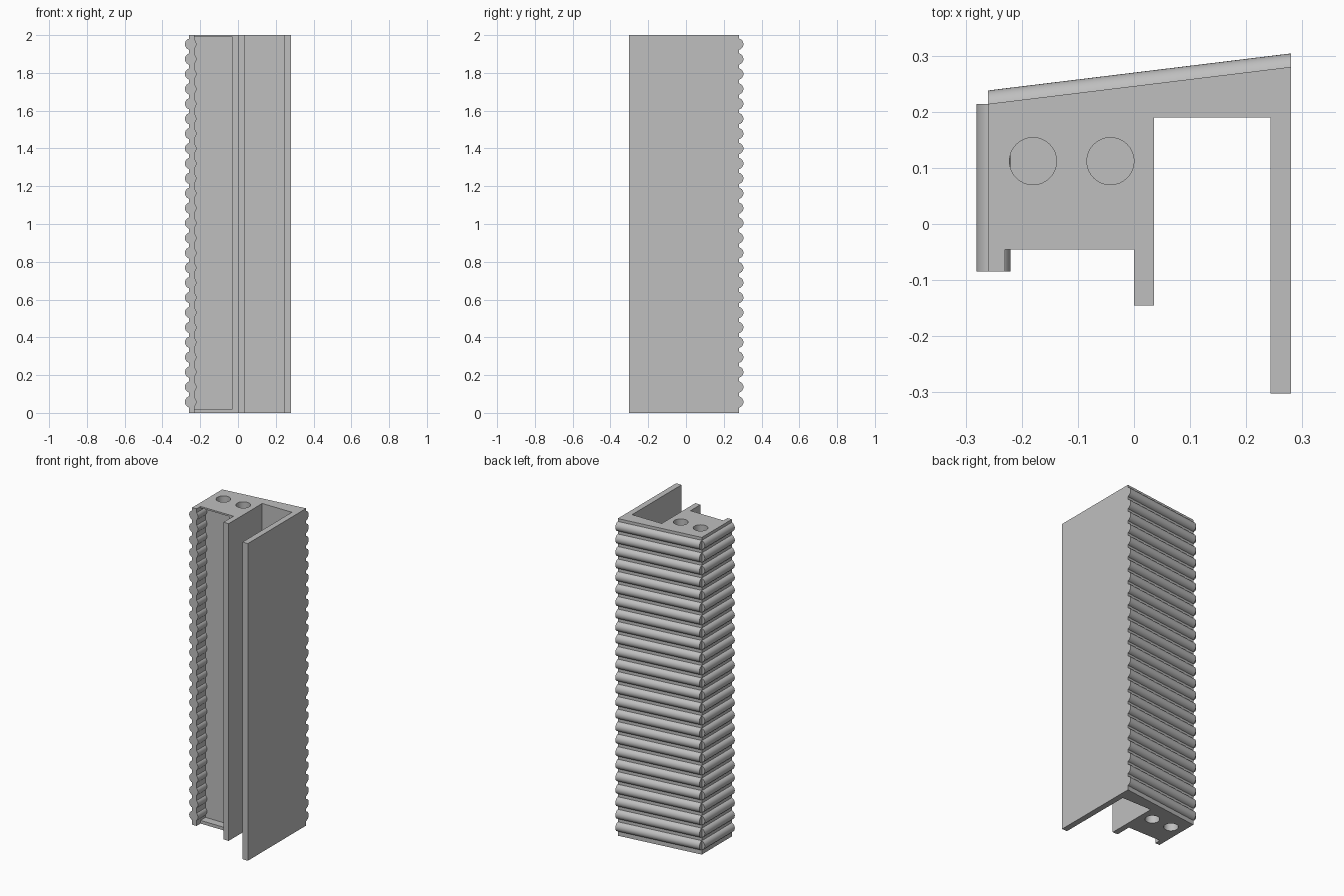
import bpy, bmesh, math
from mathutils import Vector

cube = bpy.data.objects.get("Cube")
if cube:
    bpy.data.objects.remove(cube, do_unlink=True)

HEIGHT = 2.0
LOGS = 25
FIRST, LAST = 0.058, 1.952
RADIUS = 0.0305

grey = bpy.data.materials.new("light_grey")
grey.use_nodes = True
grey.diffuse_color = (0.52, 0.52, 0.52, 1)
grey.node_tree.nodes["Principled BSDF"].inputs["Base Color"].default_value = grey.diffuse_color


def finish(name, bm):
    bmesh.ops.recalc_face_normals(bm, faces=bm.faces)
    mesh = bpy.data.meshes.new(name)
    bm.to_mesh(mesh)
    bm.free()
    mesh.materials.append(grey)
    obj = bpy.data.objects.new(name, mesh)
    bpy.context.collection.objects.link(obj)
    return obj


def extrude(bm, ring, offset):
    """Close a ring of points and sweep it along an offset."""
    face = bm.faces.new([bm.verts.new(p) for p in ring])
    swept = bmesh.ops.extrude_face_region(bm, geom=[face], use_keep_orig=True)
    moved = [v for v in swept["geom"] if isinstance(v, bmesh.types.BMVert)]
    bmesh.ops.translate(bm, verts=moved, vec=offset)


def activate(obj):
    bpy.ops.object.select_all(action="DESELECT")
    obj.select_set(True)
    bpy.context.view_layer.objects.active = obj


def cut(obj, cutter):
    cutter.hide_render = True
    mod = obj.modifiers.new("cut", "BOOLEAN")
    mod.operation = "DIFFERENCE"
    mod.solver = "EXACT"
    mod.object = cutter
    activate(obj)
    bpy.ops.object.modifier_apply(modifier=mod.name)
    bpy.data.objects.remove(cutter, do_unlink=True)


def circle(centre, u, v, radius, count):
    angles = [2 * math.pi * i / count for i in range(count)]
    return [centre + radius * (u * math.cos(a) + v * math.sin(a)) for a in angles]


# Corner post: one plan profile with lip, fin and long side wall
plan = [(-0.26, -0.085), (-0.23, -0.085), (-0.23, -0.045), (0, -0.045),
        (0, -0.145), (0.036, -0.145), (0.036, 0.19), (0.243, 0.19),
        (0.243, -0.302), (0.28, -0.302), (0.28, 0.28), (-0.26, 0.214)]
bm = bmesh.new()
extrude(bm, [(x, y, 0) for x, y in plan], (0, 0, HEIGHT))
post = finish("corner_post", bm)

# Shallow front recess between the end ledges
bm = bmesh.new()
extrude(bm, [(-0.23, -0.1, 0.02), (-0.03, -0.1, 0.02),
             (-0.03, -0.1, 1.99), (-0.23, -0.1, 1.99)], (0, 0.105, 0))
cut(post, finish("recess_cutter", bm))

# Peg holes in both ends
X, Y, Z = Vector((1, 0, 0)), Vector((0, 1, 0)), Vector((0, 0, 1))
for hole_x in (-0.18, -0.042):
    for z in (-0.1, HEIGHT - 0.1):
        bm = bmesh.new()
        extrude(bm, circle(Vector((hole_x, 0.112, z)), X, Y, 0.042, 32), (0, 0, 0.2))
        cut(post, finish("hole_cutter", bm))
activate(post)
bpy.ops.object.shade_smooth_by_angle(angle=math.radians(30))


# Rows of round logs, with ends cut square to the post
def log_row(name, start, end, across):
    bm = bmesh.new()
    for i in range(LOGS):
        z = FIRST + (LAST - FIRST) * i / (LOGS - 1)
        ring = circle(Vector((*start, z)), across, Z, RADIUS, 32)
        extrude(bm, ring, (end[0] - start[0], end[1] - start[1], 0))
    row = finish(name, bm)
    activate(row)
    bpy.ops.object.shade_smooth_by_angle(angle=math.radians(30))


log_row("side_logs", (-0.2505, -0.085), (-0.2505, 0.214), X)
log_row("back_logs", (-0.26, 0.2075), (0.28, 0.2735), Y)
